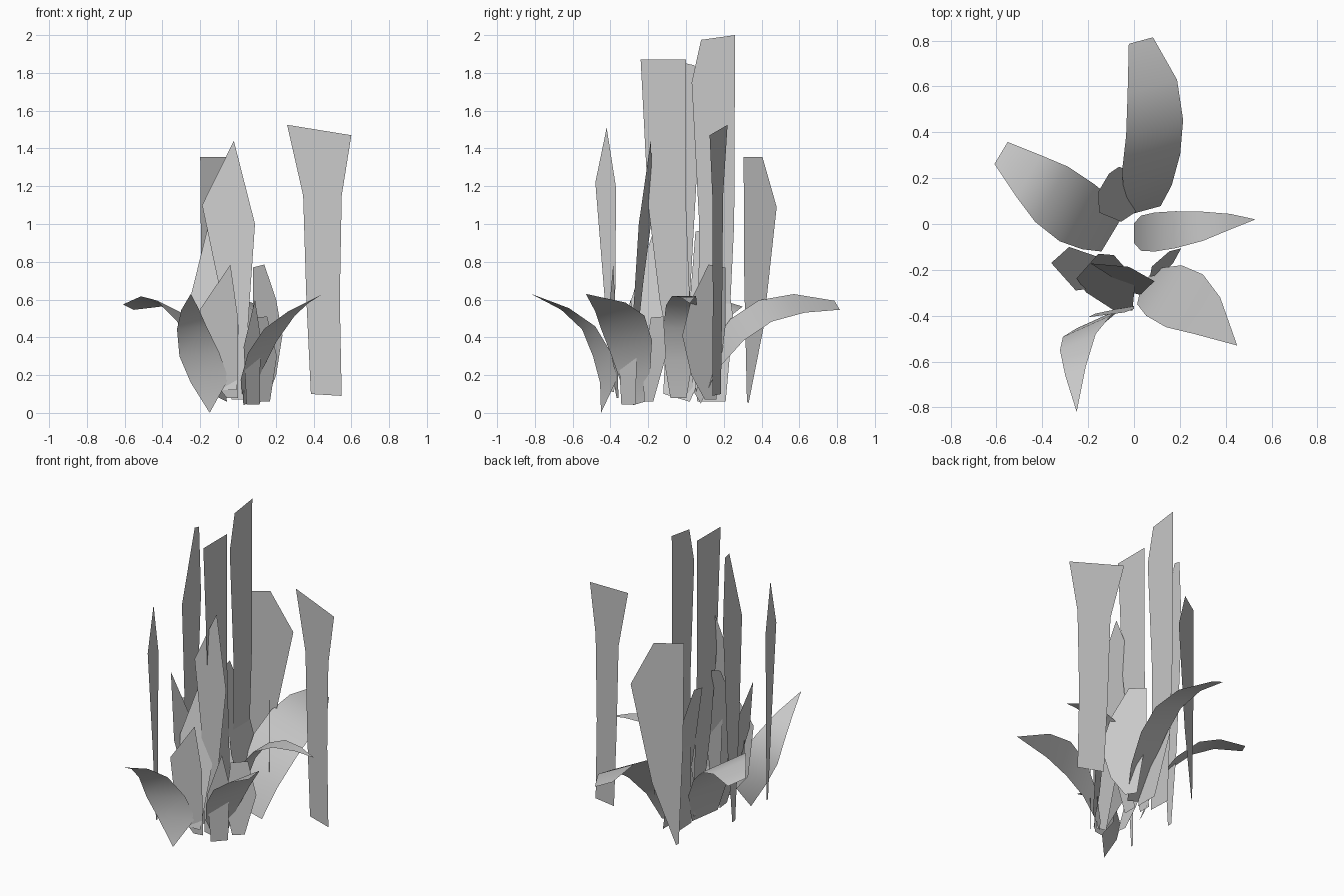
import bpy
from mathutils import Vector as V

mat = bpy.data.materials.new("plain grey")
mat.diffuse_color = (0.58, 0.58, 0.58, 1)


def make(name, verts, faces, smooth=False):
    me = bpy.data.meshes.new(name)
    me.from_pydata([tuple(v) for v in verts], [], faces)
    me.materials.append(mat)
    for p in me.polygons:
        p.use_smooth = smooth
    me.update()
    ob = bpy.data.objects.new(name, me)
    bpy.context.collection.objects.link(ob)
    return ob


def blade(name, p0, p1, outline, lean=(0, 0)):
    """Flat blade: outline of (t along p0-p1, height), leaning with height."""
    pts = []
    for t, z in outline:
        x = p0[0] + (p1[0] - p0[0]) * t + lean[0] * z
        y = p0[1] + (p1[1] - p0[1]) * t + lean[1] * z
        pts.append((x, y, z))
    make(name, pts, [list(range(len(pts)))])


def leaf(name, centres, side, widths):
    """Arching leaf: strip along a centre path, half width along side."""
    verts, rows, faces = [], [], []
    for c, w in zip(centres, widths):
        if w == 0:
            verts.append(V(c))
            rows.append((len(verts) - 1,) * 2)
        else:
            verts += [V(c) - V(side) * w, V(c) + V(side) * w]
            rows.append((len(verts) - 2, len(verts) - 1))
    for (a, b), (c, d) in zip(rows, rows[1:]):
        faces.append(list(dict.fromkeys((a, b, d, c))))
    make(name, verts, faces, True)


# Tall upright blades
blade("outer_right_blade", (.26, .22), (.6, .125),
      [(0, 1.525), (1, 1.47), (.85, 1.15), (.82, .6), (.85, .09), (.37, .1), (.3, .6), (.25, 1.15)])
blade("front_blade", (-.19, -.26), (.09, -.33),
      [(.6, 1.44), (1, 1.0), (.9, .6), (.78, .07), (.56, .07), (.3, .7), (0, 1.1)], (0, .08))
blade("centre_tall_blade", (-.08, 0), (-.08, 1),
      [(-.24, 1.87), (0, 1.87), (0, 1.1), (.04, .1), (-.04, .1), (-.14, .6), (-.2, 1.1)])
blade("tallest_blade", (-.08, 0), (-.08, 1),
      [(.03, 1.75), (.08, 1.975), (.26, 2.0), (.255, 1.0), (.21, .065), (.06, .07), (.07, 1.0)])
blade("left_tall_blade", (-.31, 0), (-.31, 1),
      [(0, 1.85), (.045, 1.84), (.065, 1.4), (.02, .6), (-.03, .1), (-.06, .1), (-.1, .7), (-.13, 1.4)])
blade("far_left_blade", (-.31, 0), (-.31, 1),
      [(-.42, 1.51), (-.37, 1.19), (-.375, .6), (-.38, .11), (-.395, .11), (-.43, .6), (-.48, 1.22)])
blade("back_blade", (-.2, .305), (.06, .48),
      [(0, 1.355), (.57, 1.355), (1, 1.09), (.6, .45), (.15, .05), (.1, .06), (.02, .7)])

# Shorter leaning blades
blade("left_leaning_blade", (-.08, 0), (-.08, 1),
      [(-.17, .97), (-.1, .7), (-.15, .2), (-.2, .07), (-.27, .08), (-.29, .6)], (-.29, 0))
blade("middle_leaning_blade", (-.25, -.41), (.02, -.41),
      [(.35, 1.0), (.6, .98), (.95, .6), (.9, .12), (.6, .12), (.15, .4), (0, .62)], (0, .28))
blade("front_short_blade", (-.2, -.39), (0, -.355),
      [(0, .55), (.8, .785), (1, .5), (1, .08), (.7, .08), (.15, .22)], (0, -.03))
blade("front_small_blade", (.02, -.37), (.12, -.26),
      [(.7, .6), (1, .4), (.95, .045), (.25, .045), (.1, .35)])
blade("right_leaning_blade", (.09, -.25), (.23, -.13),
      [(.2, .505), (.75, .51), (1, .3), (.6, .06), (.2, .06), (0, .25)], (-.08, .08))
blade("right_short_blade", (.07, .22), (.235, -.02),
      [(.05, .77), (.42, .785), (.8, .6), (1, .41), (.8, .2), (.5, .07), (.25, .07), (.05, .45)])
blade("back_short_blade", (.03, 0), (.03, 1),
      [(.05, .96), (.14, .98), (.22, .73), (.25, .5), (.21, .06), (.06, .06), (.01, .45)], (-.19, 0))

# Wide arching leaves
leaf("front_leaf",
     [(-.15, -.45, 0), (-.15, -.41, .17), (-.205, -.445, .31), (-.245, -.515, .45),
      (-.255, -.64, .55), (-.25, -.82, .63)],
     (.1, .045, .01), [0, 1, 1.05, .78, .45, 0])
leaf("back_leaf",
     [(.05, .06, .08), (.06, .14, .28), (.075, .27, .44), (.09, .42, .54), (.08, .6, .58), (.03, .8, .57)],
     (.11, .03, -.05), [.6, .95, 1.15, 1.13, .98, .48])
leaf("left_leaf",
     [(-.1, -.05, .08), (-.16, 0, .3), (-.25, .05, .45), (-.36, .13, .56), (-.46, .21, .59), (-.58, .31, .56)],
     (.06, .1, -.03), [.7, 1.1, 1.25, 1.2, .9, .48])
leaf("front_right_leaf",
     [(.05, -.25, .05), (.07, -.27, .2), (.13, -.29, .35), (.22, -.335, .48), (.32, -.4, .56), (.45, -.53, .63)],
     (.07, .1, .03), [.3, .8, 1.1, 1.15, .8, 0])
leaf("right_leaf",
     [(0, -.04, .08), (.03, -.04, .28), (.09, -.035, .45), (.18, -.025, .57), (.3, -.01, .62),
      (.42, .01, .61), (.53, .02, .58)],
     (0, .085, 0), [.5, .9, 1, .95, .75, .4, 0])
